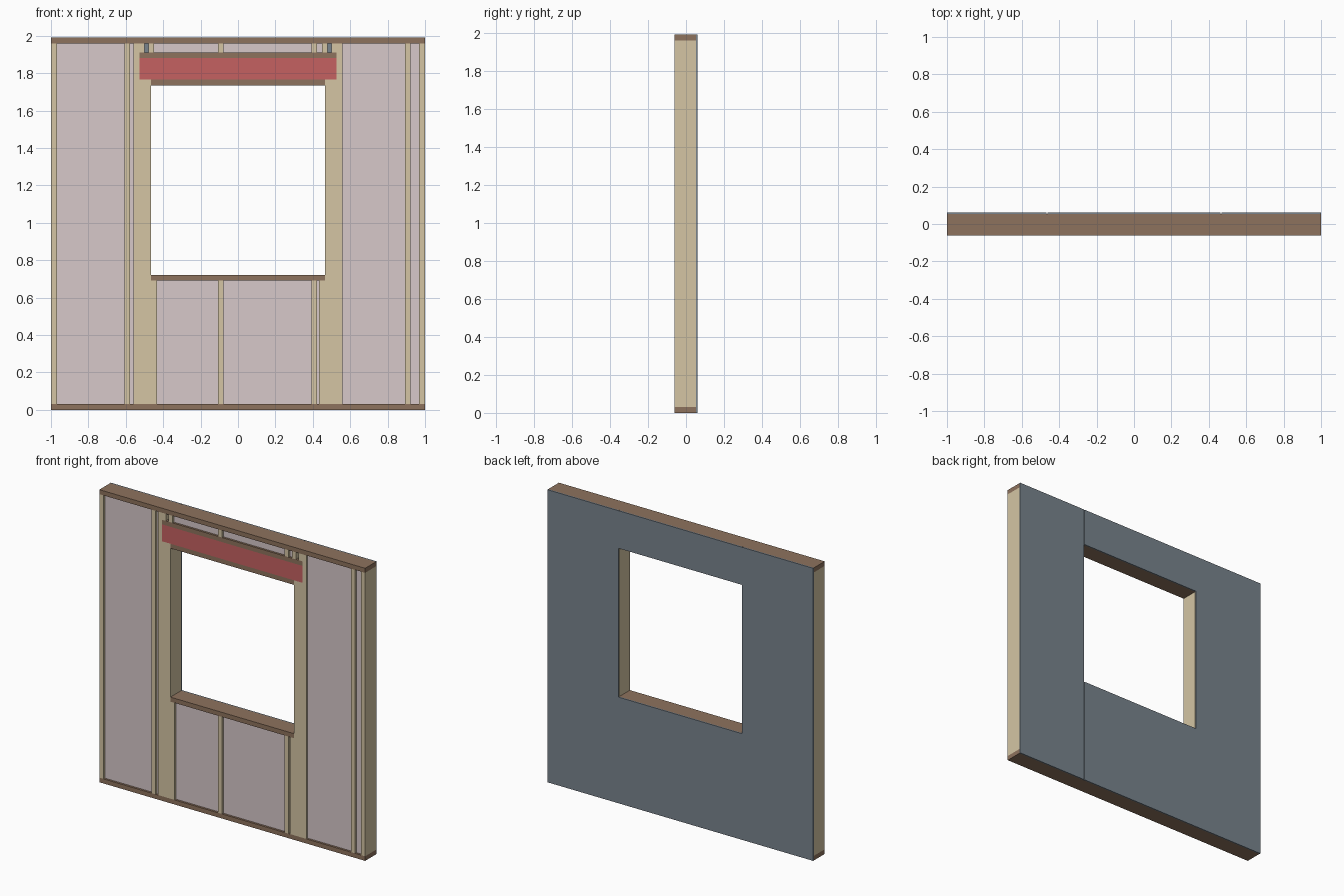
import bpy

if "Cube" in bpy.data.objects:
    bpy.data.objects.remove(bpy.data.objects["Cube"])

# ---- shared dimensions (2x6 framing) ----
T = 0.031                      # lumber thickness
FRONT, SHEATH, BACK = -0.0618, 0.0528, 0.0618
H = 1.99                       # wall height
BASE, CEIL = T, H - T          # between the plates
OPEN = 0.465                   # half width of window opening
SILL, HEAD = 0.722, 1.734      # opening bottom and top
HDR0, HDR1 = HEAD + T, 1.88    # header beam
HDR_TOP = HDR1 + T


def material(name, rgb):
    m = bpy.data.materials.new(name)
    m.diffuse_color = (*rgb, 1)
    m.use_nodes = True
    m.node_tree.nodes["Principled BSDF"].inputs["Base Color"].default_value = m.diffuse_color
    return m


STUD = material("stud_wood", (0.66, 0.56, 0.37))
PLATE = material("plate_wood", (0.27, 0.17, 0.11))
RED = material("header_red", (0.56, 0.12, 0.12))
PINK = material("insulation_pink", (0.68, 0.58, 0.59))
GREY = material("sheathing_grey", (0.19, 0.23, 0.27))


def box(name, x0, x1, z0, z1, mat, y0=FRONT, y1=SHEATH):
    bpy.ops.mesh.primitive_cube_add(
        size=1, location=((x0 + x1) / 2, (y0 + y1) / 2, (z0 + z1) / 2))
    ob = bpy.context.object
    ob.name = name
    ob.scale = (x1 - x0, y1 - y0, z1 - z0)
    bpy.ops.object.transform_apply(location=False, rotation=False, scale=True)
    ob.data.materials.append(mat)
    return ob


def pair(name, x0, x1, z0, z1, mat):
    """Same member on both sides of the wall."""
    box(name + "_right", x0, x1, z0, z1, mat)
    box(name + "_left", -x1, -x0, z0, z1, mat)


# Horizontal plates, sill and header
box("bottom_plate", -1, 1, 0, BASE, PLATE)
box("top_plate", -1, 1, CEIL, H, PLATE)
box("window_sill", -OPEN, OPEN, SILL - T, SILL, PLATE)
box("header_bottom_plate", -OPEN, OPEN, HEAD, HDR0, PLATE)
box("header_beam", -OPEN - 2 * T, OPEN + 2 * T, HDR0, HDR1, RED)
box("header_top_plate", -OPEN - 2 * T, OPEN + 2 * T, HDR1, HDR_TOP, PLATE)

# Mirrored uprights: end studs, king studs, doubled trimmers, cripples
pair("end_stud", 1 - T, 1, BASE, CEIL, STUD)
pair("king_stud", OPEN + 2 * T, OPEN + 3 * T, BASE, CEIL, STUD)
pair("outer_trimmer", OPEN + T, OPEN + 2 * T, BASE, HDR0, STUD)
pair("inner_trimmer", OPEN, OPEN + T, BASE, HDR0, STUD)
pair("sill_end_cripple", OPEN - T, OPEN, BASE, SILL - T, STUD)
pair("head_outer_cripple", 0.50, OPEN + 2 * T, HDR_TOP, CEIL, STUD)
pair("head_inner_cripple", 0.448, 0.478, HDR_TOP, CEIL, STUD)

# Regularly spaced studs, interrupted by the window
SPACED = [-0.592 + 0.5 * i for i in range(4)]
for i, c in enumerate(SPACED):
    a, b = c - T / 2, c + T / 2
    if abs(c) > OPEN:
        box(f"field_stud_{i}", a, b, BASE, CEIL, STUD)
    else:
        box(f"sill_cripple_{i}", a, b, BASE, SILL - T, STUD)
        box(f"head_cripple_{i}", a, b, HDR_TOP, CEIL, STUD)

# Insulation fills each bay, slightly recessed from the front
h = T / 2
s0, s1, s2, s3 = SPACED
king = OPEN + 3 * T
bays = [
    ("side", BASE, CEIL, [(-1 + T, s0 - h), (s0 + h, -king),
                          (king, s3 - h), (s3 + h, 1 - T)]),
    ("sill", BASE, SILL - T, [(-OPEN + T, s1 - h), (s1 + h, s2 - h),
                              (s2 + h, OPEN - T)]),
    ("head", HDR_TOP, CEIL, [(-0.448, s1 - h), (s1 + h, s2 - h),
                             (s2 + h, 0.448)]),
]
for label, z0, z1, spans in bays:
    for i, (x0, x1) in enumerate(spans):
        box(f"{label}_insulation_{i}", x0, x1, z0, z1, PINK, FRONT + 0.014)

# Back sheathing: four panels with narrow joints
g = 0.0015
for name, x0, x1, z0, z1 in [
        ("sheathing_left", -1, -OPEN - g, 0, H),
        ("sheathing_right", OPEN + g, 1, 0, H),
        ("sheathing_below_window", -OPEN + g, OPEN - g, 0, SILL),
        ("sheathing_above_window", -OPEN + g, OPEN - g, HEAD, H)]:
    box(name, x0, x1, z0, z1, GREY, SHEATH, BACK)
